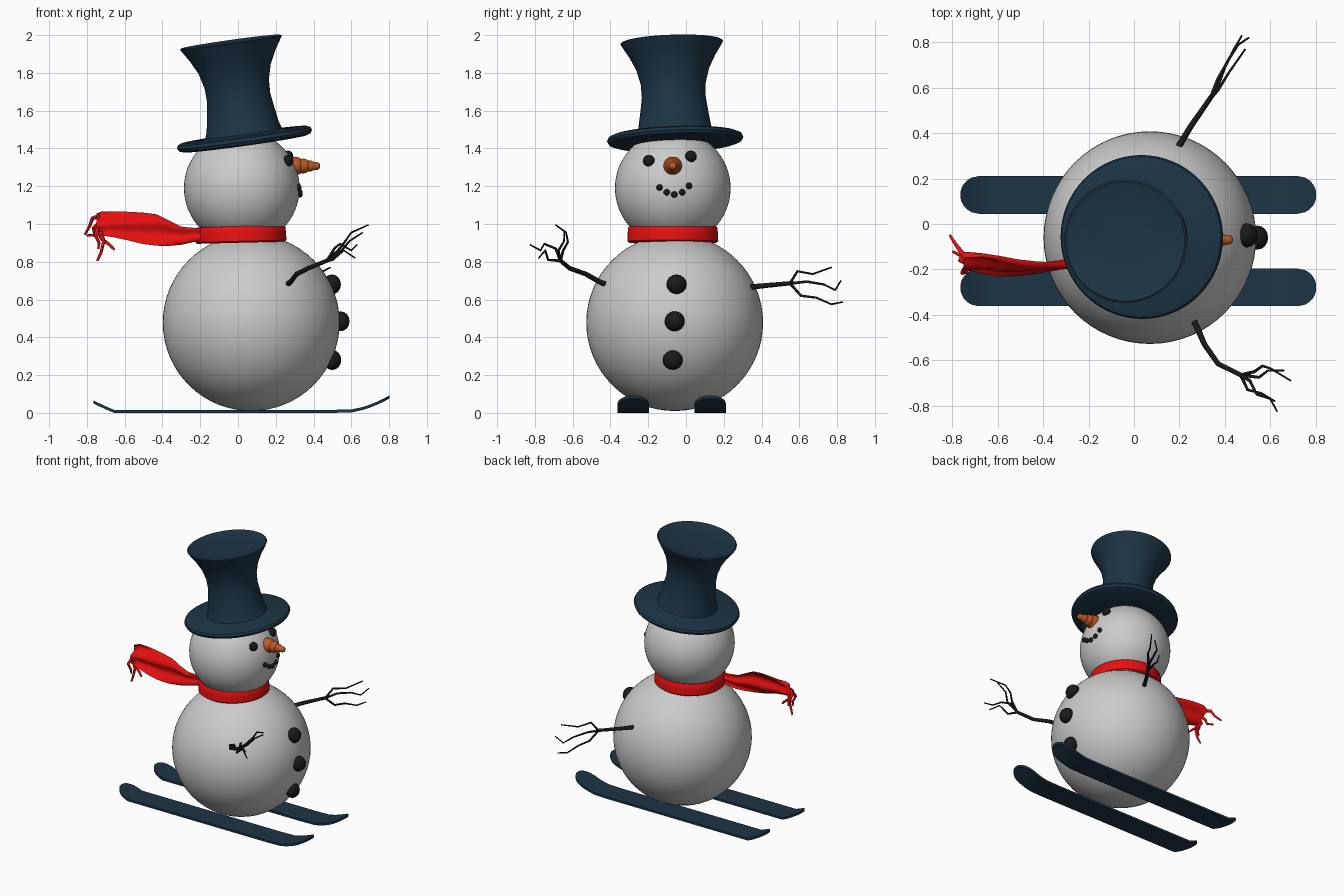
import bpy, bmesh
from math import sin, cos, pi, sqrt, radians
from mathutils import Vector, Matrix


def material(name, rgb):
    m = bpy.data.materials.new(name)
    m.diffuse_color = (*rgb, 1)
    return m


NAVY = material("navy", (0.012, 0.035, 0.06))
RED = material("red", (0.8, 0.005, 0.005))
ORANGE = material("orange", (0.5, 0.1, 0.02))
BLACK = material("black", (0.01, 0.01, 0.01))


def finish(name, bm, mat=None, angle=40):
    bmesh.ops.recalc_face_normals(bm, faces=bm.faces)
    me = bpy.data.meshes.new(name)
    bm.to_mesh(me)
    bm.free()
    ob = bpy.data.objects.new(name, me)
    bpy.context.collection.objects.link(ob)
    if mat:
        me.materials.append(mat)
    bpy.ops.object.select_all(action='DESELECT')
    ob.select_set(True)
    bpy.context.view_layer.objects.active = ob
    bpy.ops.object.shade_smooth_by_angle(angle=radians(angle))
    return ob


def loft(name, rings, mat, matrix=None, angle=40):
    """Skin closed rings of points and cap both ends."""
    bm = bmesh.new()
    rows = [[bm.verts.new(p) for p in r] for r in rings]
    n = len(rows[0])
    for a, b in zip(rows, rows[1:]):
        for i in range(n):
            j = (i + 1) % n
            bm.faces.new((a[i], a[j], b[j], b[i]))
    bm.faces.new(rows[0])
    bm.faces.new(rows[-1])
    if matrix:
        bm.transform(matrix)
    return finish(name, bm, mat, angle)


def lathe(name, profile, mat, matrix, n=64):
    rings = [[(r * cos(2 * pi * i / n), r * sin(2 * pi * i / n), z) for i in range(n)]
             for r, z in profile]
    return loft(name, rings, mat, matrix)


def ball(name, center, r, mat=None, seg=20, scale=(1, 1, 1)):
    bm = bmesh.new()
    bmesh.ops.create_uvsphere(bm, u_segments=seg, v_segments=seg // 2, radius=r)
    bm.transform(Matrix.Translation(center) @ Matrix.Diagonal((*scale, 1)))
    return finish(name, bm, mat)


def tube(name, pts, r0, r1, mat, n=8):
    pts = [Vector(p) for p in pts]
    rings = []
    for k, p in enumerate(pts):
        t = (pts[min(k + 1, len(pts) - 1)] - pts[max(k - 1, 0)]).normalized()
        u = t.cross(Vector((0.3, 0.2, 1))).normalized()
        v = t.cross(u)
        r = r0 + (r1 - r0) * k / (len(pts) - 1)
        rings.append([p + r * (u * cos(2 * pi * i / n) + v * sin(2 * pi * i / n)) for i in range(n)])
    return loft(name, rings, mat, angle=60)


# Snow body and head
BODY, HEAD = Vector((0.07, -0.06, 0.478)), Vector((0.02, -0.07, 1.19))
ball("body", BODY, 0.468, seg=64)
ball("head", HEAD, 0.306, seg=64)

# Tilted top hat: rounded brim, flared crown, slightly sunken top
hat = Matrix.Translation((0.035, -0.057, 1.445)) @ Matrix.Rotation(radians(-8), 4, 'Y') \
    @ Matrix.Rotation(radians(2), 4, 'X')
lathe("hat", [(0.18, -0.02), (0.33, -0.02), (0.352, -0.012), (0.361, 0.004), (0.354, 0.02),
              (0.335, 0.028), (0.24, 0.024), (0.205, 0.035), (0.193, 0.07), (0.18, 0.15),
              (0.169, 0.23), (0.172, 0.30), (0.193, 0.38), (0.228, 0.45), (0.266, 0.51),
              (0.272, 0.522), (0.264, 0.526), (0.24, 0.518), (0.1, 0.515)], NAVY, hat)

# Carrot nose with ridges
nose = Matrix.Translation((0.25, -0.07, 1.307)) @ Matrix.Rotation(pi / 2, 4, 'Y')
lathe("nose", [(0.047, 0), (0.049, 0.05), (0.045, 0.075), (0.038, 0.083), (0.039, 0.10),
               (0.034, 0.115), (0.028, 0.122), (0.029, 0.135), (0.023, 0.15), (0.02, 0.155),
               (0.021, 0.17), (0.015, 0.181), (0.005, 0.185)], ORANGE, nose, 24)


# Coal pieces placed on the sphere surfaces
def coal(name, center, radius, y, z, r, lift=0.0):
    x = center.x + sqrt(radius ** 2 - (y - center.y) ** 2 - (z - center.z) ** 2)
    ball(name, (x + lift, y, z), r, BLACK, 16, (0.9, 1, 1))


for y, z in [(-0.197, 1.335), (0.026, 1.358)]:
    coal("eye", HEAD, 0.306, y, z, 0.031, 0.008)
for y, z in [(-0.14, 1.193), (-0.102, 1.168), (-0.062, 1.156), (-0.02, 1.168), (0.016, 1.202)]:
    coal("mouth_stone", HEAD, 0.306, y, z, 0.017, 0.003)
for y, z in [(-0.05, 0.68), (-0.06, 0.485), (-0.07, 0.28)]:
    coal("button", BODY, 0.468, y, z, 0.053, 0.005)

# Scarf band around the neck
neck = Matrix.Translation((0.015, -0.07, 0.945)) @ Matrix.Rotation(radians(-1.5), 4, 'Y')
lathe("scarf_band", [(0.18, -0.044), (0.232, -0.044), (0.241, -0.036), (0.239, 0.0),
                     (0.237, 0.034), (0.23, 0.043), (0.18, 0.045)], RED, neck)

# Scarf tail: rippled cloth blowing backwards (x, y, z, half height, lean, ripple)
tail = [(-0.17, -0.16, 0.945, 0.040, 0.0, 0.003), (-0.22, -0.165, 0.943, 0.035, 0.0, 0.006),
        (-0.30, -0.175, 0.938, 0.048, 0.004, 0.009), (-0.36, -0.183, 0.95, 0.066, 0.006, 0.012),
        (-0.43, -0.19, 0.968, 0.083, 0.01, 0.013), (-0.51, -0.192, 0.978, 0.083, 0.014, 0.015),
        (-0.59, -0.188, 0.99, 0.075, 0.022, 0.018), (-0.66, -0.178, 0.998, 0.068, 0.028, 0.018),
        (-0.72, -0.173, 1.003, 0.064, 0.032, 0.018), (-0.75, -0.168, 1.0, 0.055, 0.034, 0.018)]
rings = []
for k, (x, y, z, h, lean, rip) in enumerate(tail):
    vs = [-1 + i / 5 for i in range(11)]
    mid = [y + lean * v + rip * sin(4.5 * v + 0.6 * k) for v in vs]
    t = 0.012 if k < 3 else 0.008
    side = [(x, m - t, z + h * v) for m, v in zip(mid, vs)]
    back = [(x, m + t, z + h * v) for m, v in zip(mid, vs)]
    rings.append(side + back[::-1])
loft("scarf_tail", rings, RED, angle=60)

# Scarf fringe
for p in [[(-0.74, -0.15, 1.04), (-0.77, -0.11, 1.03), (-0.785, -0.09, 0.99), (-0.81, -0.05, 0.945)],
          [(-0.74, -0.17, 1.0), (-0.765, -0.16, 0.98), (-0.76, -0.14, 0.94), (-0.80, -0.12, 0.94)],
          [(-0.73, -0.19, 0.96), (-0.71, -0.20, 0.91), (-0.725, -0.20, 0.85), (-0.745, -0.19, 0.805)],
          [(-0.74, -0.18, 0.96), (-0.72, -0.18, 0.92), (-0.68, -0.19, 0.89), (-0.655, -0.2, 0.865)],
          [(-0.74, -0.19, 0.98), (-0.755, -0.215, 0.94), (-0.735, -0.21, 0.90), (-0.74, -0.2, 0.87)]]:
    tube("scarf_fringe", p, 0.012, 0.006, RED)

# Stick arms with twig fingers
tube("front_arm", [(0.25, -0.40, 0.67), (0.28, -0.46, 0.695), (0.31, -0.53, 0.735),
                   (0.37, -0.615, 0.765), (0.48, -0.67, 0.81)], 0.015, 0.011, BLACK)
for p in [[(0.47, -0.665, 0.805), (0.53, -0.65, 0.86), (0.565, -0.625, 0.905), (0.60, -0.635, 0.955), (0.69, -0.69, 0.995)],
          [(0.47, -0.665, 0.805), (0.55, -0.675, 0.86), (0.59, -0.645, 0.91), (0.66, -0.645, 0.955)],
          [(0.47, -0.665, 0.805), (0.51, -0.69, 0.87), (0.54, -0.75, 0.895), (0.60, -0.77, 0.86), (0.63, -0.825, 0.89)],
          [(0.47, -0.665, 0.805), (0.50, -0.73, 0.81), (0.56, -0.745, 0.86), (0.62, -0.78, 0.82)]]:
    tube("front_finger", p, 0.008, 0.004, BLACK)
tube("back_arm", [(0.19, 0.33, 0.665), (0.25, 0.43, 0.675), (0.34, 0.56, 0.687)], 0.015, 0.011, BLACK)
for p in [[(0.335, 0.55, 0.685), (0.37, 0.59, 0.75), (0.42, 0.67, 0.735), (0.49, 0.77, 0.77)],
          [(0.335, 0.55, 0.685), (0.37, 0.64, 0.695), (0.42, 0.73, 0.68), (0.46, 0.79, 0.65), (0.505, 0.82, 0.70)],
          [(0.335, 0.55, 0.685), (0.37, 0.61, 0.62), (0.40, 0.69, 0.61), (0.44, 0.77, 0.575), (0.475, 0.83, 0.587)]]:
    tube("back_finger", p, 0.008, 0.004, BLACK)


# Skis: rounded planks with upturned ends
def ski_height(x):
    if x > 0.57:
        return 0.078 * ((x - 0.57) / 0.235) ** 1.7
    return 0.05 * (max(0, -0.655 - x) / 0.11) ** 1.1


W, X0, X1 = 0.083, -0.765, 0.803
ends = [0.001, 0.006, 0.015, 0.03, 0.05, 0.083, 0.11, 0.15, 0.2]
xs = [X0 + e for e in ends] + [0, 0.3, 0.5] + [X1 - e for e in reversed(ends)]
for y, name in [(0.128, "back_ski"), (-0.279, "front_ski")]:
    rings = []
    for x in xs:
        d = min(x - X0, X1 - x, W)
        w, z = sqrt(W * W - (W - d) ** 2), ski_height(x)
        rings.append([(x, y - w, z), (x, y + w, z), (x, y + w, z + 0.016), (x, y - w, z + 0.016)])
    loft(name, rings, NAVY)
